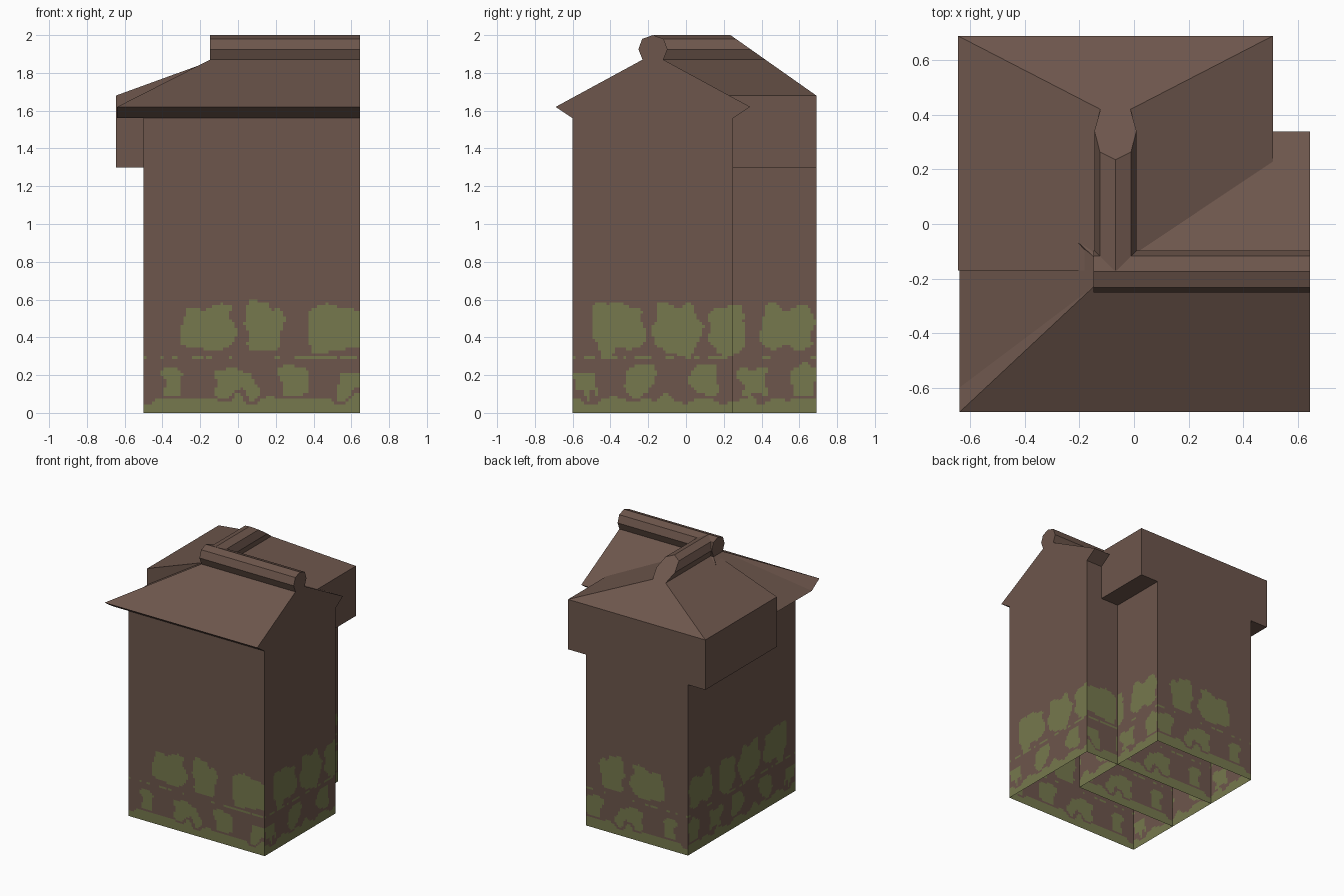
import bpy, bmesh, math
from mathutils import Vector, noise

cube = bpy.data.objects.get("Cube")
if cube:
    bpy.data.objects.remove(cube, do_unlink=True)


def material(name, rgb):
    mat = bpy.data.materials.new(name)
    mat.use_nodes = True
    mat.diffuse_color = (*rgb, 1)
    mat.node_tree.nodes["Principled BSDF"].inputs["Base Color"].default_value = (*rgb, 1)
    return mat


BROWN = material("brown_plaster", (0.153, 0.093, 0.072))
MOSS = material("moss_green", (0.18, 0.19, 0.075))


def finish(name, bm, fix_normals=False):
    if fix_normals:
        bmesh.ops.recalc_face_normals(bm, faces=bm.faces)
    mesh = bpy.data.meshes.new(name)
    bm.to_mesh(mesh)
    bm.free()
    mesh.materials.append(BROWN)
    mesh.materials.append(MOSS)
    obj = bpy.data.objects.new(name, mesh)
    bpy.context.collection.objects.link(obj)
    return obj


# Moss patches: spans along the wall for the upper and the lower row
FRONT_ROWS = ([(.2, .48), (.54, .74), (.85, 1.16)],
              [(.1, .21), (.38, .6), (.72, .88), (1.04, 1.16)])
SIDE_ROWS = ([(.1, .38), (.43, .67), (.73, .91), (1, 1.28)],
             [(0, .13), (.28, .43), (.62, .78), (.88, 1.03), (1.15, 1.3)])
MOSS_TOP = 0.6


def is_moss(u, z, rows):
    # Ragged edges come from shifting the sample point with noise
    p = Vector((u * 11, z * 11, len(rows[0])))
    u2 = u + 0.05 * noise.noise(p)
    z2 = z + 0.06 * noise.noise(p + Vector((7, 3, 5)))
    if z2 < 0.07:
        return True
    for spans, low, high in ((rows[0], 0.33, 0.57), (rows[1], 0.09, 0.24)):
        for a, b in spans:
            du = abs(2 * u2 - a - b) / (b - a)
            dz = abs(2 * z2 - low - high) / (high - low)
            if du ** 4 + dz ** 4 < 1:
                return True
    return abs(z - 0.29) < 0.012 and noise.noise(p * 2) > 0.05


def wall(name, start, end, height, rows, origin):
    """Upright wall from start to end, with its outer side on the right."""
    a, b = Vector((*start, 0)), Vector((*end, 0))
    along = (b - a).normalized()
    axis = 0 if abs(along.x) > 0.5 else 1
    cols = round((b - a).length / 0.015)
    levels = round(MOSS_TOP / 0.015)
    bm = bmesh.new()
    grid = []
    for j in range(levels + 2):
        z = height if j > levels else MOSS_TOP * j / levels
        grid.append([bm.verts.new(a.lerp(b, i / cols) + Vector((0, 0, z)))
                     for i in range(cols + 1)])
    for j in range(levels):
        for i in range(cols):
            face = bm.faces.new((grid[j][i], grid[j][i + 1],
                                 grid[j + 1][i + 1], grid[j + 1][i]))
            mid = face.calc_center_median()
            face.material_index = int(is_moss(mid[axis] - origin, mid.z, rows))
    # Plain upper wall as one face
    bm.faces.new([*grid[levels], *reversed(grid[-1])])
    bm.verts.ensure_lookup_table()
    return finish(name, bm)


# Plan of the two overlapping blocks, open underneath
LEFT, RIGHT, FRONT, BACK = -0.5, 0.645, -0.6, 0.25
WING_RIGHT, WING_FRONT, WING_BACK = 0.36, -0.17, 0.69
EAVE, JETTY = 1.56, 1.3
walls = [
    ("main_front_wall", (LEFT, FRONT), (RIGHT, FRONT), EAVE, FRONT_ROWS, LEFT),
    ("main_gable_wall", (RIGHT, FRONT), (RIGHT, BACK), EAVE, SIDE_ROWS, FRONT),
    ("main_back_wall", (RIGHT, BACK), (LEFT, BACK), EAVE, FRONT_ROWS, LEFT),
    ("main_end_wall", (LEFT, BACK), (LEFT, FRONT), EAVE, SIDE_ROWS, FRONT),
    ("wing_inner_wall", (LEFT, WING_FRONT), (WING_RIGHT, WING_FRONT), JETTY, FRONT_ROWS, LEFT),
    ("wing_side_wall", (WING_RIGHT, WING_FRONT), (WING_RIGHT, WING_BACK), JETTY, SIDE_ROWS, FRONT),
    ("wing_back_wall", (WING_RIGHT, WING_BACK), (LEFT, WING_BACK), JETTY, FRONT_ROWS, LEFT),
    ("wing_end_wall", (LEFT, WING_BACK), (LEFT, BACK), JETTY, SIDE_ROWS, FRONT),
]
for spec in walls:
    wall(*spec)


def gable_profile(centre, half):
    """Half outline from foot to crest, mirrored about the ridge."""
    side = half + [(0.055, 1.87), (0.077, 1.925), (0.057, 1.98)]
    return ([(centre - d, z) for d, z in side] + [(centre, 2)]
            + [(centre + d, z) for d, z in reversed(side)])


def loft(bm, ring_a, ring_b):
    a = [bm.verts.new(p) for p in ring_a]
    b = [bm.verts.new(p) for p in ring_b]
    for i in range(len(a)):
        k = (i + 1) % len(a)
        bm.faces.new((a[i], a[k], b[k], b[i]))
    return a, b


# Main roof: rolled ridge, flush gable on one end, clipped hip on the other
profile = gable_profile(-0.175, [(0.425, EAVE), (0.515, 1.62)])
bm = bmesh.new()
gable, hip = loft(bm, [(RIGHT, y, z) for y, z in profile],
                  [(-0.64 if z < 1.7 else -0.148, y, z) for y, z in profile])
bm.faces.new(gable)
bm.faces.new(hip[2:-2])
bm.faces.new(hip[:3])
bm.faces.new(hip[-3:])
bm.faces.new((hip[0], hip[2], hip[-3], hip[-1]))
finish("main_roof", bm, True)

# Wing roof and jettied upper storey: sloped cut through the ridge at the back
profile = gable_profile(-0.068, [(0.578, JETTY), (0.578, 1.68)])
bm = bmesh.new()
inner, outer = loft(bm, [(x, WING_FRONT, z) for x, z in profile],
                    [(x, WING_BACK - 1.42 * max(0, z - 1.68), z) for x, z in profile])
bm.faces.new(inner)
bm.faces.new(outer[1:-1])
bm.faces.new((outer[0], outer[1], outer[-2], outer[-1]))
finish("wing_roof", bm, True)
